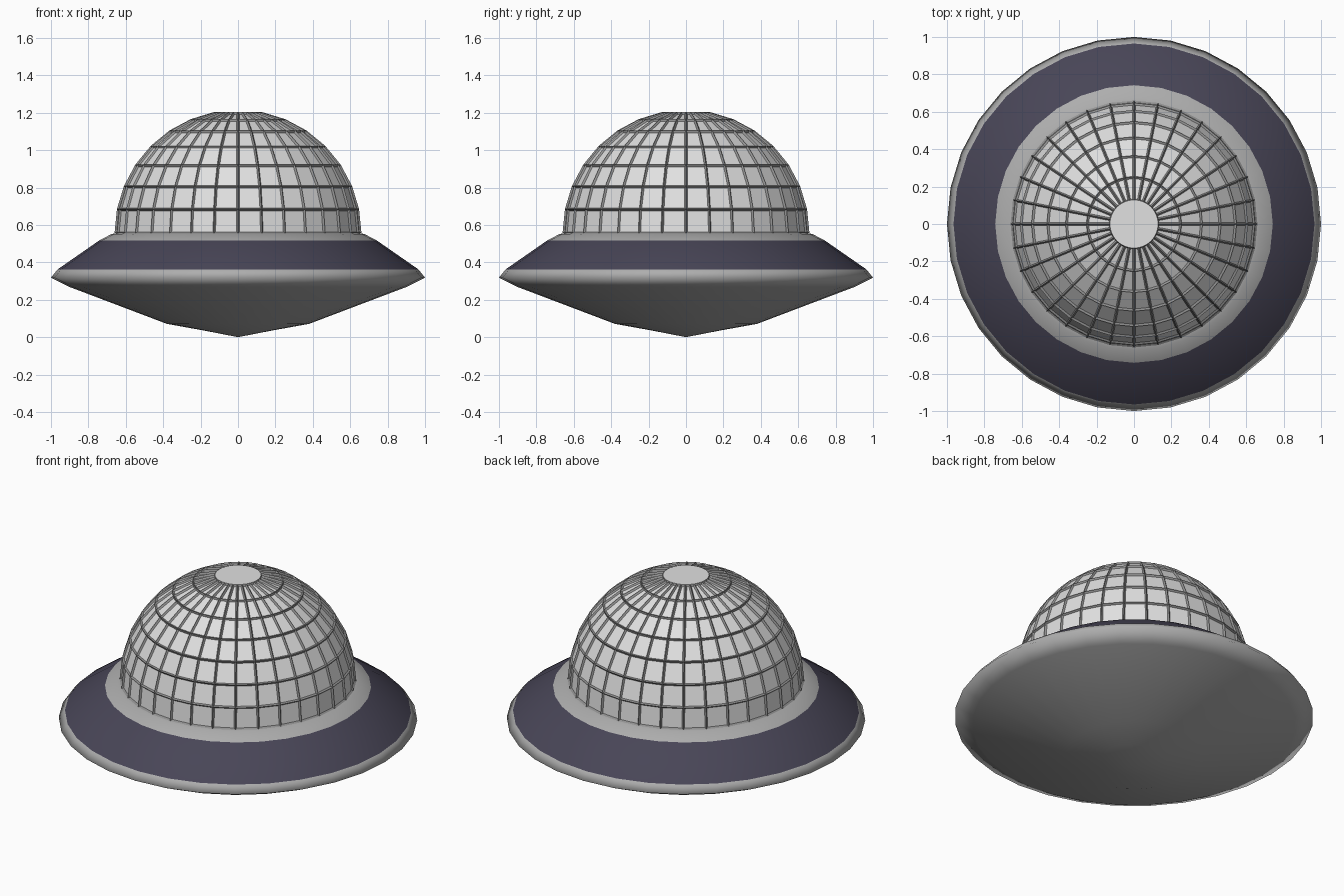
import bpy, bmesh, math

if "Cube" in bpy.data.objects:
    bpy.data.objects.remove(bpy.data.objects["Cube"])

SEG = 32


def material(name, rgb):
    m = bpy.data.materials.new(name)
    m.diffuse_color = (*rgb, 1)
    m.use_nodes = True
    m.node_tree.nodes["Principled BSDF"].inputs["Base Color"].default_value = m.diffuse_color
    return m


glass = material("pale_panel", (0.75, 0.75, 0.75))
frame = material("frame_grey", (0.28, 0.28, 0.28))
metal = material("hull_grey", (0.42, 0.42, 0.42))
navy = material("dark_band", (0.065, 0.06, 0.095))


def lathe(bm, profile):
    """Spin (radius, height) points round z; returns rows of faces and the rings."""
    rings = []
    for r, z in profile:
        if r == 0:
            rings.append([bm.verts.new((0, 0, z))] * SEG)
        else:
            rings.append([bm.verts.new((r * math.cos(2 * math.pi * i / SEG),
                                        r * math.sin(2 * math.pi * i / SEG), z))
                          for i in range(SEG)])
    rows = []
    for a, b in zip(rings, rings[1:]):
        row = []
        for i in range(SEG):
            j = (i + 1) % SEG
            quad = list(dict.fromkeys((a[i], a[j], b[j], b[i])))
            row.append(bm.faces.new(quad))
        rows.append(row)
    return rows, rings


def finish(bm, name, mats):
    me = bpy.data.meshes.new(name)
    bm.to_mesh(me)
    bm.free()
    for m in mats:
        me.materials.append(m)
    ob = bpy.data.objects.new(name, me)
    bpy.context.collection.objects.link(ob)
    return ob


# Saucer hull, smooth, with a dark band on the upper slope
bm = bmesh.new()
rows, _ = lathe(bm, [(0, 0), (0.18, 0.035), (0.38, 0.071), (0.9, 0.268), (1, 0.318),
                     (0.965, 0.362), (0.742, 0.517), (0.675, 0.552), (0.65, 0.556)])
for row in rows:
    for f in row:
        f.smooth = True
for f in rows[5]:
    f.material_index = 1
finish(bm, "saucer_hull", [metal, navy])

# Faceted dome with sunken panels and a flat cap
R, BASE = 0.66, 0.556
bm = bmesh.new()
angles = [math.radians(11.25 * k) for k in range(8)]
rows, rings = lathe(bm, [(R * math.cos(a), BASE + R * math.sin(a)) for a in angles])
cap = bm.faces.new(rings[-1])
cap.material_index = 0
panels = [f for row in rows for f in row]
bm.normal_update()
rim = bmesh.ops.inset_individual(bm, faces=panels, thickness=0.008, depth=-0.01,
                                 use_even_offset=True)
for f in rim["faces"]:
    f.material_index = 1
for f in panels:
    f.material_index = 0

# Raised frame bars: flatten the bar tops by insetting once more around each panel wall
finish(bm, "dome", [glass, frame])
